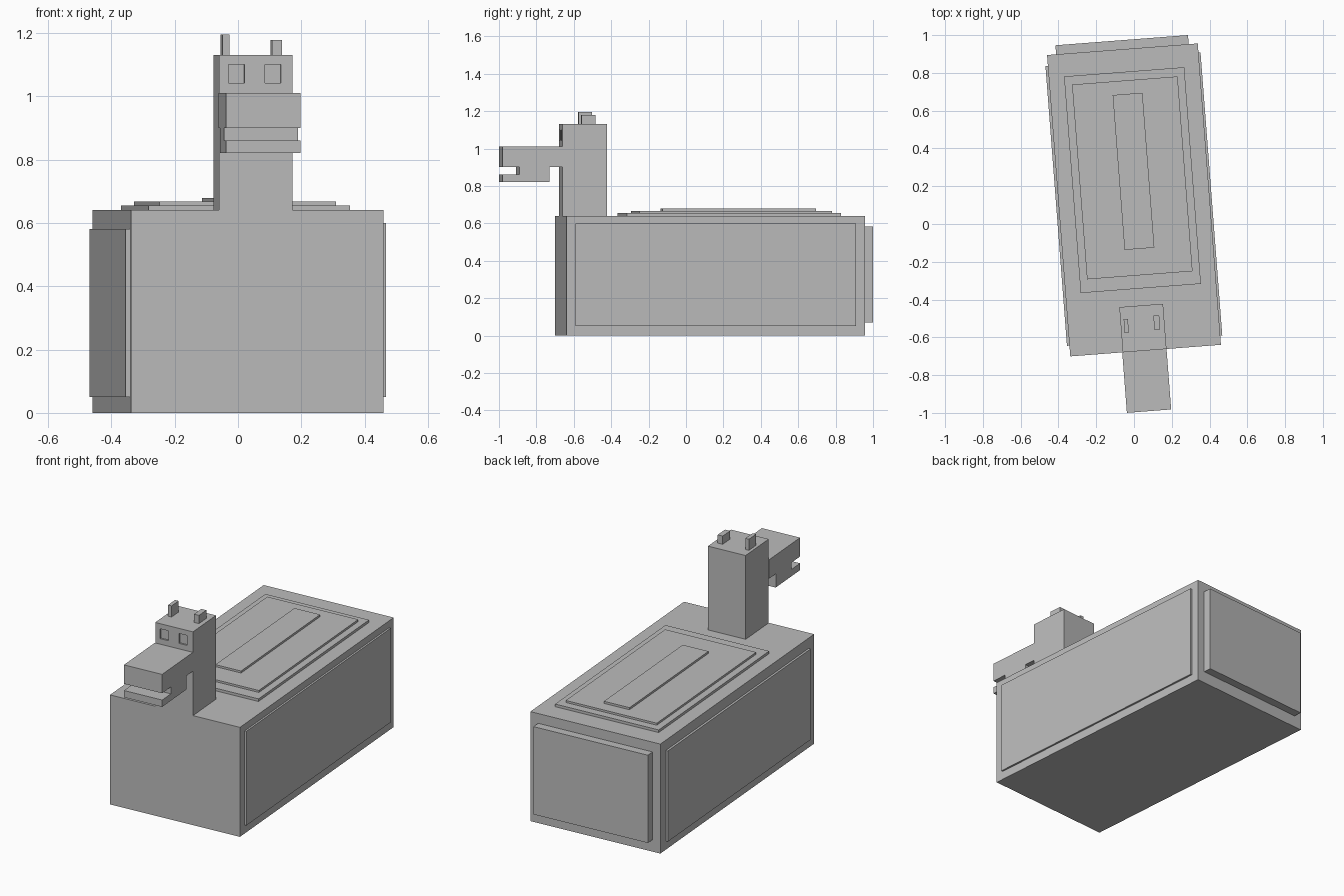
import bpy, bmesh, math

if "Cube" in bpy.data.objects:
    bpy.data.objects.remove(bpy.data.objects["Cube"])

# The whole model is turned slightly about z around the body centre
TURN = math.radians(4.4)
CENTRE = (0.0, 0.1275, 0.0)

grey = bpy.data.materials.new("plain_grey")
grey.diffuse_color = (0.5, 0.5, 0.5, 1.0)
grey.use_nodes = True
grey.node_tree.nodes["Principled BSDF"].inputs["Base Color"].default_value = grey.diffuse_color


def finish(name, bm):
    bmesh.ops.recalc_face_normals(bm, faces=bm.faces)
    mesh = bpy.data.meshes.new(name)
    bm.to_mesh(mesh)
    bm.free()
    mesh.materials.append(grey)
    ob = bpy.data.objects.new(name, mesh)
    ob.location = CENTRE
    ob.rotation_euler = (0, 0, TURN)
    bpy.context.collection.objects.link(ob)
    return ob


def extrude_profile(name, profile, x0, x1):
    """Closed (y, z) outline extruded from x0 to x1."""
    bm = bmesh.new()
    face = bm.faces.new([bm.verts.new((x0, y, z)) for y, z in profile])
    out = bmesh.ops.extrude_face_region(bm, geom=[face])
    verts = [g for g in out["geom"] if isinstance(g, bmesh.types.BMVert)]
    bmesh.ops.translate(bm, verts=verts, vec=(x1 - x0, 0, 0))
    return finish(name, bm)


def box(name, x, y, z):
    """Box from (min, max) pairs."""
    return extrude_profile(name, [(y[0], z[0]), (y[1], z[0]), (y[1], z[1]), (y[0], z[1])], *x)


# Body with raised side and back panels
box("body", (-0.4, 0.4), (-0.8, 0.8), (0, 0.64))
box("right_side_panel", (0.39, 0.411), (-0.751, 0.751), (0.05, 0.60))
box("left_side_panel", (-0.413, -0.39), (-0.743, 0.743), (0.05, 0.58))
box("back_panel", (-0.352, 0.352), (0.79, 0.848), (0.07, 0.583))

# Stepped plates along the back
box("lower_back_plate", (-0.319, 0.319), (-0.47, 0.68), (0.63, 0.655))
box("middle_back_plate", (-0.28, 0.28), (-0.4, 0.634), (0.63, 0.667))
box("upper_back_plate", (-0.07, 0.088), (-0.26, 0.562), (0.63, 0.679))

# Neck and head column with shallow eye recesses
head = box("neck_and_head", (-0.121, 0.111), (-0.8, -0.56), (0.64, 1.13))
for side, x in (("left", -0.066), ("right", 0.049)):
    cutter = box(side + "_eye_cutter", (x - 0.025, x + 0.025), (-0.85, -0.79), (1.042, 1.10))
    cutter.hide_render = True
    cutter.display_type = 'WIRE'
    mod = head.modifiers.new(side + "_eye", 'BOOLEAN')
    mod.operation = 'DIFFERENCE'
    mod.solver = 'EXACT'
    mod.object = cutter

# Snout with an open mouth slot
extrude_profile("snout", [(-1.121, 1.01), (-0.8, 1.01), (-0.8, 0.90), (-0.868, 0.90),
                          (-0.868, 0.82), (-1.121, 0.82), (-1.121, 0.86),
                          (-1.03, 0.86), (-1.03, 0.90), (-1.121, 0.90)], -0.124, 0.111)

# Ears
box("left_ear", (-0.103, -0.081), (-0.698, -0.625), (1.13, 1.195))
box("right_ear", (0.055, 0.086), (-0.695, -0.619), (1.13, 1.178))
